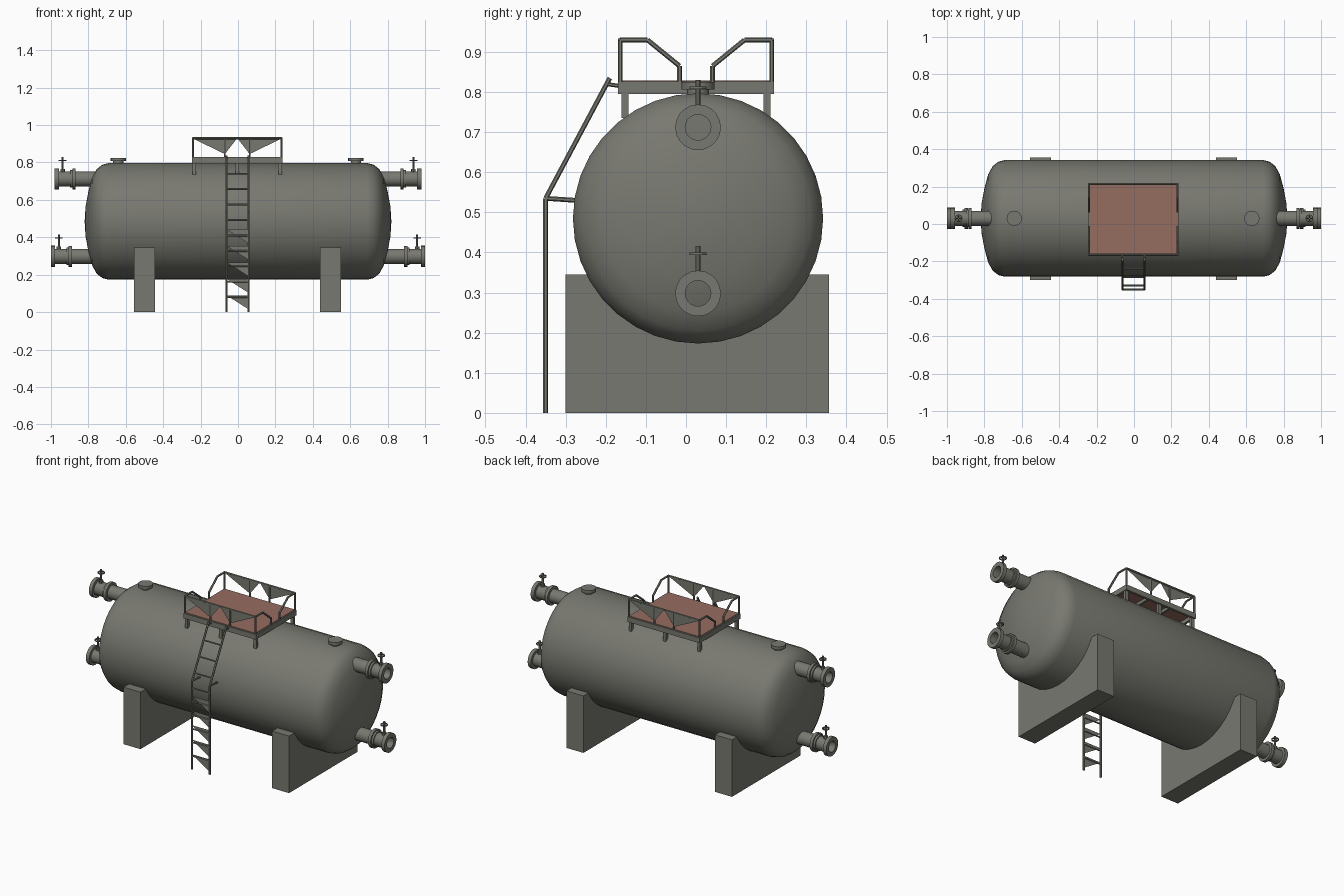
import bpy, bmesh, math
from mathutils import Vector, Matrix

if "Cube" in bpy.data.objects:
    bpy.data.objects.remove(bpy.data.objects["Cube"])

CY, CZ, R = 0.03, 0.485, 0.312   # tank axis and radius


def material(name, rgb):
    m = bpy.data.materials.new(name)
    m.diffuse_color = (*rgb, 1)
    m.use_nodes = True
    m.node_tree.nodes["Principled BSDF"].inputs["Base Color"].default_value = m.diffuse_color
    return m


GREY = material("olive_grey_steel", (0.19, 0.19, 0.165))
RED = material("red_brown_floor", (0.30, 0.15, 0.118))


def finish(name, bm, mat=GREY, smooth=False):
    bmesh.ops.recalc_face_normals(bm, faces=bm.faces)
    me = bpy.data.meshes.new(name)
    bm.to_mesh(me)
    bm.free()
    me.materials.append(mat)
    ob = bpy.data.objects.new(name, me)
    bpy.context.collection.objects.link(ob)
    if smooth:
        bpy.ops.object.select_all(action='DESELECT')
        ob.select_set(True)
        bpy.context.view_layer.objects.active = ob
        bpy.ops.object.shade_smooth_by_angle(angle=math.radians(35))
    return ob


def add_box(bm, x0, x1, y0, y1, z0, z1):
    m = Matrix.Translation(((x0 + x1) / 2, (y0 + y1) / 2, (z0 + z1) / 2)) @ \
        Matrix.Diagonal((x1 - x0, y1 - y0, z1 - z0, 1))
    bmesh.ops.create_cube(bm, size=1, matrix=m)


def add_rods(bm, pts, r, sides=6):
    for a, b in zip(pts, pts[1:]):
        a, b = Vector(a), Vector(b)
        d = b - a
        m = Matrix.Translation((a + b) / 2) @ d.to_track_quat('Z', 'Y').to_matrix().to_4x4()
        bmesh.ops.create_cone(bm, cap_ends=True, segments=sides, radius1=r,
                              radius2=r, depth=d.length, matrix=m)


def add_sheet(bm, *pts):
    bm.faces.new([bm.verts.new(p) for p in pts])


def add_lathe(bm, prof, origin, axis, n=24, closed=False):
    """Turn (distance along axis, radius) points about an axis."""
    q = Vector(axis).to_track_quat('Z', 'Y')
    o = Vector(origin)
    rings = []
    for d, r in prof:
        k = 1 if r == 0 else n
        rings.append([bm.verts.new(o + q @ Vector((r * math.cos(2 * math.pi * i / n),
                      r * math.sin(2 * math.pi * i / n), d))) for i in range(k)])
    pairs = list(zip(rings, rings[1:])) + ([(rings[-1], rings[0])] if closed else [])
    for a, b in pairs:
        for i in range(n):
            j = (i + 1) % n
            f = [a[i % len(a)], a[j % len(a)], b[j % len(b)], b[i % len(b)]]
            bm.faces.new(list(dict.fromkeys(f)))


# tank shell with dished heads
half = [(0.69, R), (0.725, 0.303), (0.755, 0.28), (0.78, 0.235), (0.80, 0.16), (0.815, 0.08), (0.82, 0)]
bm = bmesh.new()
add_lathe(bm, [(-d, r) for d, r in reversed(half)] + half, (0, CY, CZ), (1, 0, 0), 36)
finish("tank_shell", bm, smooth=True)

# saddle supports, hollowed to the shell
a0 = math.acos((0.345 - CZ) / (R - 0.004)) - math.pi / 2
arc = [(CY + (R - 0.004) * math.cos(t), CZ + (R - 0.004) * math.sin(t))
       for t in [-a0 - (math.pi - 2 * a0) * i / 16 for i in range(17)]]
outline = [(-0.30, 0.345), (-0.30, 0), (0.356, 0), (0.356, 0.345)] + arc
for side, x in (("left", -0.5), ("right", 0.495)):
    bm = bmesh.new()
    f = bm.faces.new([bm.verts.new((x - 0.057, y, z)) for y, z in outline])
    ext = bmesh.ops.extrude_face_region(bm, geom=[f])
    bmesh.ops.translate(bm, vec=(0.114, 0, 0),
                        verts=[v for v in ext['geom'] if isinstance(v, bmesh.types.BMVert)])
    finish(side + "_saddle", bm)

# end nozzles with flanges, valve stem and hand wheel
nozzle = [(0.0, 0.040), (0.075, 0.040), (0.075, 0.056), (0.093, 0.056), (0.093, 0.047),
          (0.105, 0.047), (0.105, 0.040), (0.165, 0.040), (0.165, 0.057), (0.187, 0.057),
          (0.187, 0.032), (0.0, 0.032)]
for s, side in ((-1, "left"), (1, "right")):
    for level, z, root in (("upper", 0.712, 0.793), ("lower", 0.298, 0.813)):
        bm = bmesh.new()
        start = root - 0.03
        pr = [(0 if d == 0 else d + 0.03, r) for d, r in nozzle]
        add_lathe(bm, pr, (s * start, CY, z), (s, 0, 0), 20, closed=True)
        finish(f"{side}_{level}_nozzle", bm, smooth=True)
        bm = bmesh.new()
        xv = s * (root + 0.145)
        add_rods(bm, [(xv, CY, z + 0.036), (xv, CY, z + 0.118)], 0.006)
        add_lathe(bm, [(0, 0.012), (0.018, 0.012), (0.018, 0.0)], (xv, CY, z + 0.036), (0, 0, 1), 8)
        add_lathe(bm, [(0, 0.016), (0, 0.021), (0.006, 0.021), (0.006, 0.016)],
                  (xv, CY, z + 0.096), (0, 0, 1), 12, closed=True)
        add_rods(bm, [(xv - 0.018, CY, z + 0.099), (xv + 0.018, CY, z + 0.099)], 0.003, 4)
        add_rods(bm, [(xv, CY - 0.018, z + 0.099), (xv, CY + 0.018, z + 0.099)], 0.003, 4)
        finish(f"{side}_{level}_valve_wheel", bm)
        if level == "upper":
            bm = bmesh.new()
            add_lathe(bm, [(0, 0), (0, 0.033), (0.01, 0.033), (0.01, 0)],
                      (s * (root + 0.12), CY, z), (s, 0, 0), 12)
            finish(side + "_nozzle_plug", bm)

# capped openings on top
for side, x in (("left", -0.64), ("right", 0.63)):
    bm = bmesh.new()
    add_lathe(bm, [(0, 0.027), (0.032, 0.027), (0.032, 0.041), (0.05, 0.041), (0.05, 0)],
              (x, CY, 0.775), (0, 0, 1), 16)
    finish(side + "_top_hatch", bm, smooth=True)

# platform: frame beams, cross beams and legs
X0, X1, Y0, Y1 = -0.246, 0.238, -0.17, 0.22
bm = bmesh.new()
for y in (Y0, Y1 - 0.014):
    add_box(bm, X0, X1, y, y + 0.014, 0.795, 0.826)
for x in (X0, X1 - 0.014):
    add_box(bm, x, x + 0.014, Y0, Y1, 0.795, 0.826)
for x in (-0.08, 0.07):
    add_box(bm, x - 0.006, x + 0.006, Y0, Y1, 0.80, 0.818)
finish("platform_frame", bm)

bm = bmesh.new()
for x in (X0 + 0.012, -0.004, X1 - 0.012):
    for y in (Y0 + 0.018, Y1 - 0.018):
        add_box(bm, x - 0.009, x + 0.009, y - 0.009, y + 0.009, 0.735, 0.80)
finish("platform_legs", bm)

bm = bmesh.new()
add_box(bm, X0 + 0.008, X1 - 0.008, Y0 + 0.008, Y1 - 0.008, 0.818, 0.829)
finish("platform_floor", bm, RED)

# hand rails with wedge-shaped infill sheets
for side, y, s in (("front", Y0 + 0.006, 1), ("back", Y1 - 0.006, -1)):
    bm = bmesh.new()
    for x in (X0 + 0.006, X1 - 0.006):
        add_rods(bm, [(x, y, 0.82), (x, y, 0.93), (x, y + s * 0.068, 0.93),
                      (x, y + s * 0.148, 0.865), (x, y + s * 0.148, 0.82)], 0.006)
    add_rods(bm, [(X0 + 0.006, y, 0.93), (X1 - 0.006, y, 0.93)], 0.006)
    for x in (-0.07, 0.062):
        add_rods(bm, [(x, y, 0.82), (x, y, 0.93)], 0.005)
    finish(side + "_hand_rail", bm)
    bm = bmesh.new()
    add_sheet(bm, (X0, y, 0.93), (-0.004, y, 0.93), (-0.07, y, 0.845))
    add_sheet(bm, (-0.004, y, 0.93), (X1, y, 0.93), (0.062, y, 0.845))
    finish(side + "_rail_infill", bm)

# ladder: bent side rails, rungs, brackets and step gussets
LX = (-0.062, 0.056)
LY = -0.35


def ladder_y(z):
    return LY if z < 0.535 else LY + 0.16 * (z - 0.535) / 0.30


bm = bmesh.new()
for x in LX:
    add_rods(bm, [(x, LY, 0), (x, LY, 0.535), (x, ladder_y(0.835), 0.835)], 0.006)
    add_rods(bm, [(x, LY, 0.535), (x, -0.275, 0.53)], 0.006)
    add_rods(bm, [(x, ladder_y(0.82), 0.82), (x, Y0 + 0.005, 0.815)], 0.005)
finish("ladder_rails", bm)

rungs = [0.08 + 0.0825 * i for i in range(9)]
bm = bmesh.new()
for z in rungs:
    add_rods(bm, [(LX[0], ladder_y(z), z), (LX[1], ladder_y(z), z)], 0.005)
finish("ladder_rungs", bm)

bm = bmesh.new()
for i, z in enumerate([0.09 + 0.088 * i for i in range(5)]):
    add_sheet(bm, (LX[0], LY, z), (LX[1], LY, z), (LX[1], LY, z - 0.075))
finish("ladder_step_gussets", bm)
